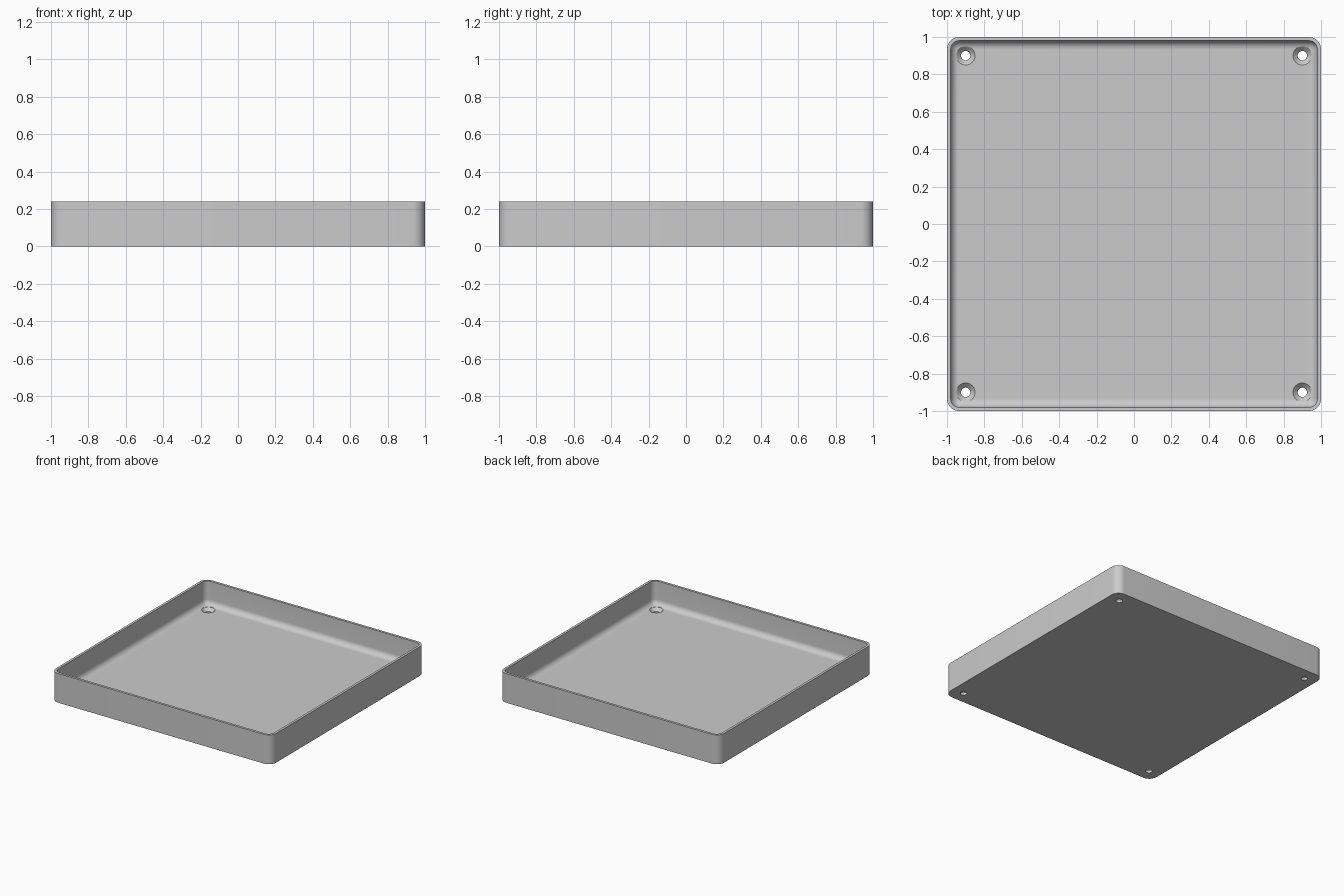
import bpy, bmesh
from math import sin, cos, pi, radians

cube = bpy.data.objects.get("Cube")
if cube:
    bpy.data.objects.remove(cube, do_unlink=True)

HEIGHT, FLOOR, WALL = 0.24, 0.045, 0.02
CORNER, FILLET = 0.066, 0.045
HOLE_POS, HOLE_R, SINK_R = 0.9, 0.025, 0.05

grey = bpy.data.materials.new("light_grey")
grey.use_nodes = True
colour = (0.6, 0.6, 0.6, 1)
grey.diffuse_color = colour
grey.node_tree.nodes["Principled BSDF"].inputs["Base Color"].default_value = colour


def rounded_square(inset, z, steps=10):
    """Points of a rounded square, inset from the outer edge."""
    radius = CORNER - inset
    pts = []
    for quarter, (sx, sy) in enumerate([(1, 1), (-1, 1), (-1, -1), (1, -1)]):
        for i in range(steps + 1):
            a = (quarter + i / steps) * pi / 2
            pts.append((sx * (1 - CORNER) + radius * cos(a),
                        sy * (1 - CORNER) + radius * sin(a), z))
    return pts


def circle(radius, z, x, y, steps=32):
    return [(x + radius * cos(2 * pi * i / steps),
             y + radius * sin(2 * pi * i / steps), z) for i in range(steps)]


def loft(name, loops):
    """Closed solid skinned through a list of point loops."""
    bm = bmesh.new()
    rings = [[bm.verts.new(p) for p in loop] for loop in loops]
    for a, b in zip(rings, rings[1:]):
        for i in range(len(a)):
            j = (i + 1) % len(a)
            bm.faces.new((a[i], a[j], b[j], b[i]))
    bm.faces.new(rings[0][::-1])
    bm.faces.new(rings[-1])
    bmesh.ops.recalc_face_normals(bm, faces=bm.faces)
    mesh = bpy.data.meshes.new(name)
    bm.to_mesh(mesh)
    bm.free()
    mesh.materials.append(grey)
    obj = bpy.data.objects.new(name, mesh)
    bpy.context.collection.objects.link(obj)
    return obj


# Tray shell: outer wall, rim, inner wall, then the fillet down to the floor
section = [(0, 0), (0, HEIGHT), (WALL, HEIGHT)]
for i in range(9):
    a = i / 8 * pi / 2
    section.append((WALL + FILLET * (1 - cos(a)), FLOOR + FILLET * (1 - sin(a))))
tray = loft("tray", [rounded_square(d, z) for d, z in section])

# Countersunk screw holes in the four corners
bpy.context.view_layer.objects.active = tray
sink_depth = SINK_R - HOLE_R
profile = [(HOLE_R, -0.05), (HOLE_R, FLOOR - sink_depth),
           (SINK_R, FLOOR), (SINK_R, FLOOR + 0.1)]
for sx in (-1, 1):
    for sy in (-1, 1):
        cutter = loft("hole_cutter", [circle(r, z, sx * HOLE_POS, sy * HOLE_POS)
                                      for r, z in profile])
        cutter.hide_render = True
        mod = tray.modifiers.new("screw_hole", 'BOOLEAN')
        mod.operation = 'DIFFERENCE'
        mod.solver = 'EXACT'
        mod.object = cutter
        bpy.ops.object.modifier_apply(modifier=mod.name)
        bpy.data.objects.remove(cutter, do_unlink=True)

# Smooth curves, sharp edges
bpy.ops.object.select_all(action='DESELECT')
tray.select_set(True)
bpy.ops.object.shade_smooth_by_angle(angle=radians(30))
